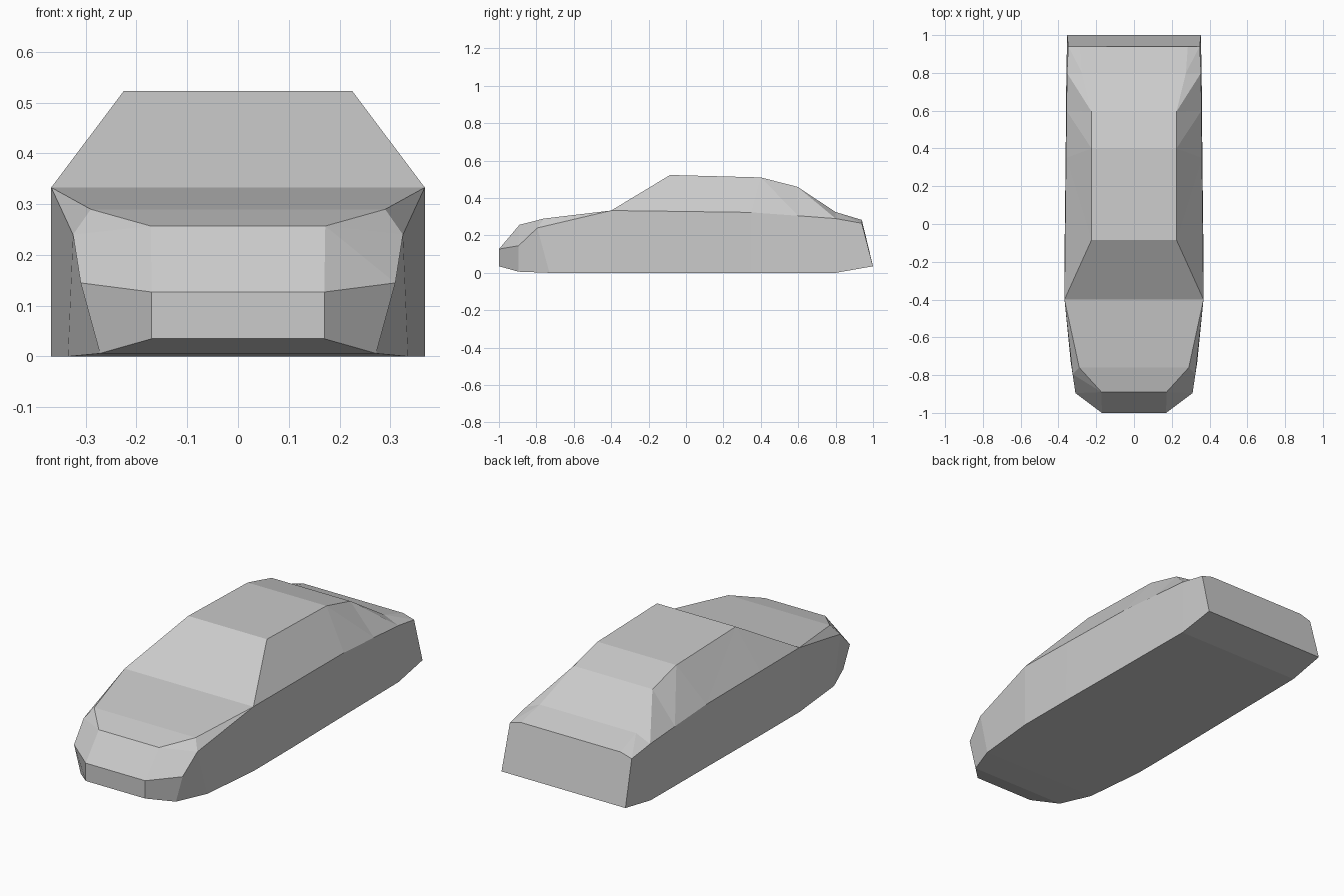
import bpy, bmesh

if "Cube" in bpy.data.objects:
    bpy.data.objects.remove(bpy.data.objects["Cube"])

# Half cross-sections from nose to tail: sill, beltline, crown
SECTIONS = [
    [(.170, -1.00, .035), (.170, -1.00, .127), (.170, -1.00, .127)],   # nose
    [(.272, -.895, .006), (.310, -.895, .145), (.172, -.890, .257)],   # front corner
    [(.335, -.730, .000), (.325, -.795, .240), (.290, -.760, .290)],   # hood shoulder
    [(.368, -.400, .000), (.368, -.400, .333), (.368, -.400, .333)],   # windscreen base
    [(.367, -.085, .000), (.365, -.085, .329), (.225, -.085, .523)],   # roof front
    [(.362, .350, .000), (.360, .350, .323), (.225, .400, .510)],      # roof rear
    [(.360, .600, .000), (.357, .600, .305), (.225, .595, .460)],      # rear window top
    [(.358, .800, .000), (.355, .800, .290), (.275, .800, .325)],      # rear window base
    [(.354, 1.00, .035), (.348, .940, .265), (.285, .940, .283)],      # tail
]

bm = bmesh.new()
sides = [[[bm.verts.new((s * x, y, z)) for x, y, z in sec] for sec in SECTIONS]
         for s in (1, -1)]
right, left = sides

for i in range(len(SECTIONS) - 1):
    # flanks, shoulders and cabin sides
    for side in sides:
        (b0, w0, c0), (b1, w1, c1) = side[i], side[i + 1]
        bm.faces.new((b0, b1, w1, w0))
        bm.faces.new((w0, w1, c0))
        bm.faces.new((c0, w1, c1))
    # floor and upper surface across the car
    for k in (0, 2):
        bm.faces.new((right[i][k], right[i + 1][k], left[i + 1][k], left[i][k]))

# nose and tail panels
for i in (0, -1):
    bm.faces.new(right[i] + left[i][::-1])

# weld the sections where beltline and crown meet
bmesh.ops.remove_doubles(bm, verts=bm.verts[:], dist=1e-4)
bmesh.ops.recalc_face_normals(bm, faces=bm.faces[:])
mesh = bpy.data.meshes.new("car_body")
bm.to_mesh(mesh)
bm.free()
bpy.context.collection.objects.link(bpy.data.objects.new("car_body", mesh))
